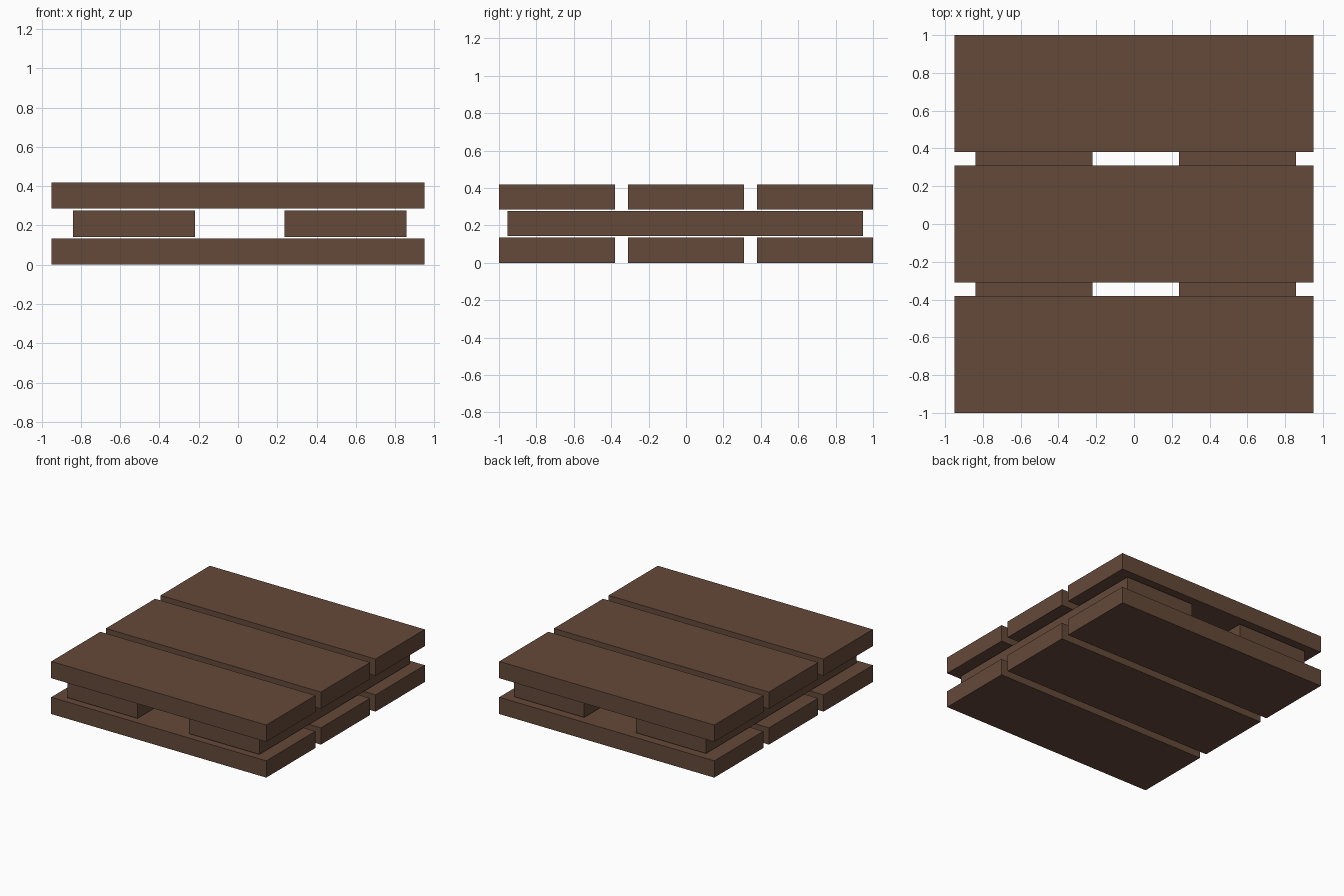
import bpy

if "Cube" in bpy.data.objects:
    bpy.data.objects.remove(bpy.data.objects["Cube"])

THICK, WIDTH, LENGTH = 0.134, 0.62, 1.90

wood = bpy.data.materials.new("dark brown wood")
wood.diffuse_color = (0.13, 0.067, 0.042, 1.0)
wood.use_nodes = True
wood.node_tree.nodes["Principled BSDF"].inputs["Base Color"].default_value = wood.diffuse_color


def plank(name, centre, size):
    """Box-shaped board with its scale applied."""
    bpy.ops.mesh.primitive_cube_add(size=1, location=centre)
    ob = bpy.context.object
    ob.name = name
    ob.scale = size
    bpy.ops.object.transform_apply(location=False, rotation=False, scale=True)
    ob.data.materials.append(wood)


# Bottom and top layers: three boards each, running left to right
for layer, z in (("bottom", THICK / 2), ("top", 0.353)):
    for place, y in (("front", -0.69), ("middle", 0.0), ("back", 0.69)):
        plank(f"{layer}_{place}_board", (0, y, z), (LENGTH, WIDTH, THICK))

# Middle layer: two cross boards running front to back
for side, x in (("left", -0.53), ("right", 0.547)):
    plank(f"{side}_cross_board", (x, -0.004, 0.2095), (WIDTH, LENGTH, THICK))
